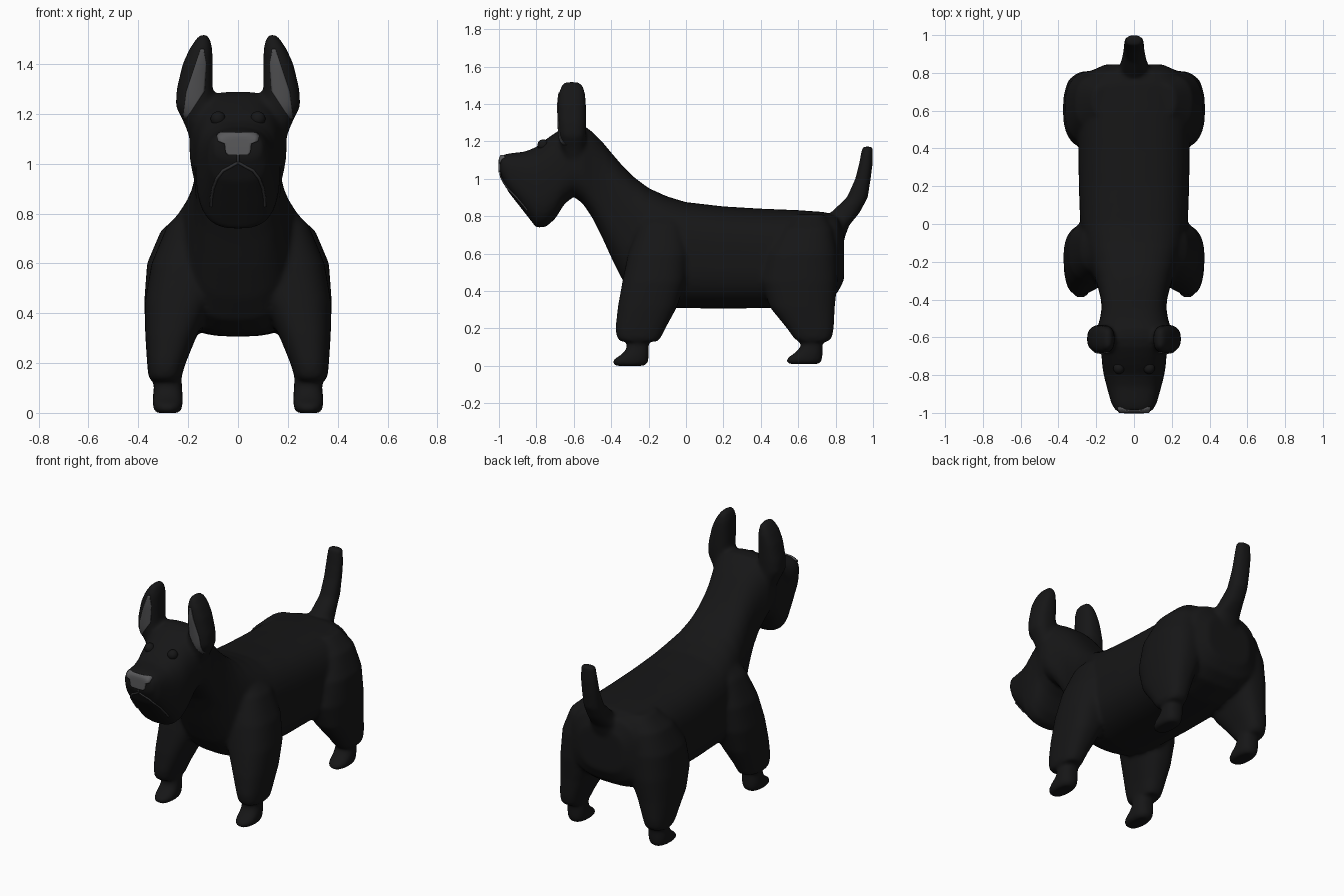
import bpy, bmesh, math
from mathutils import Vector
from mathutils.bvhtree import BVHTree

if "Cube" in bpy.data.objects:
    bpy.data.objects.remove(bpy.data.objects["Cube"])


def material(name, grey):
    m = bpy.data.materials.new(name)
    m.diffuse_color = (grey, grey, grey * 1.05, 1)
    m.use_nodes = True
    m.node_tree.nodes["Principled BSDF"].inputs["Base Color"].default_value = m.diffuse_color
    return m


COAT = material("coat_black", 0.008)
EAR = material("ear_grey", 0.075)
NOSE = material("nose_grey", 0.10)
LINE = material("mouth_grey", 0.03)


def make_object(name, bm, mat):
    bmesh.ops.recalc_face_normals(bm, faces=bm.faces)
    me = bpy.data.meshes.new(name)
    bm.to_mesh(me)
    bm.free()
    me.materials.append(mat)
    ob = bpy.data.objects.new(name, me)
    bpy.context.collection.objects.link(ob)
    me.shade_smooth()
    return ob


def loft(bm, sections, axis, power=2.5, n=40, mirror=1):
    """Closed skin through superellipse rings: (position, x0, x1, b0, b1)."""
    rings = []
    for p, x0, x1, b0, b1 in sections:
        ring = []
        for i in range(n):
            t = 2 * math.pi * i / n
            c, s = math.cos(t), math.sin(t)
            u = math.copysign(abs(c) ** (2 / power), c)
            v = math.copysign(abs(s) ** (2 / power), s)
            x = mirror * ((x0 + x1) / 2 + u * (x1 - x0) / 2)
            b = (b0 + b1) / 2 + v * (b1 - b0) / 2
            ring.append(bm.verts.new((x, p, b) if axis == 'y' else (x, b, p)))
        rings.append(ring)
    for r, q in zip(rings, rings[1:]):
        for i in range(n):
            j = (i + 1) % n
            bm.faces.new((r[i], r[j], q[j], q[i]))
    bm.faces.new(rings[0])
    bm.faces.new(rings[-1])


bm = bmesh.new()

# Head, neck and trunk: (y, half width, bottom z, top z)
trunk = [(-.992, .095, 1.02, 1.122), (-.95, .12, .93, 1.135), (-.86, .145, .815, 1.145),
         (-.80, .16, .738, 1.17), (-.75, .168, .742, 1.21), (-.70, .172, .785, 1.245),
         (-.65, .18, .865, 1.275), (-.60, .195, .905, 1.29), (-.55, .195, .865, 1.287),
         (-.50, .18, .79, 1.25), (-.45, .172, .69, 1.20), (-.40, .175, .58, 1.14),
         (-.34, .19, .46, 1.07), (-.28, .21, .37, 1.01), (-.20, .24, .322, .95),
         (-.10, .27, .308, .905), (0, .285, .308, .875), (.2, .292, .306, .852),
         (.4, .295, .308, .84), (.6, .30, .31, .832), (.74, .285, .34, .822),
         (.81, .23, .39, .80), (.845, .15, .46, .72)]
loft(bm, [(y, -w, w, a, b) for y, w, a, b in trunk], 'y', 2.8)

# Tail
tail = [(.66, .10, .70, .84), (.75, .085, .74, .872), (.82, .066, .775, .93), (.90, .056, .86, .972),
        (1.0, .054, .905, .988), (1.08, .052, .925, .998), (1.172, .046, .943, 1.0)]
loft(bm, [(z, -w, w, a, b) for z, w, a, b in tail], 'z', 2.3)

# Legs, feet and ears: (z, x0, x1, y0, y1)
front_leg = [(.13, .235, .352, -.35, -.15), (.15, .225, .36, -.37, -.135), (.20, .21, .365, -.377, -.11),
             (.31, .165, .372, -.365, -.05), (.45, .10, .373, -.34, 0), (.60, .05, .347, -.31, .02),
             (.75, .05, .285, -.26, 0), (.84, .08, .20, -.2, -.05)]
rear_leg = [(.13, .235, .352, .60, .76), (.15, .225, .36, .575, .78), (.20, .21, .365, .54, .79),
            (.31, .165, .372, .45, .795), (.45, .10, .376, .40, .81), (.60, .05, .365, .42, .81),
            (.73, .05, .31, .49, .79), (.81, .08, .22, .57, .74)]
foot = [(0, .24, .325, -.38, -.22), (.015, .225, .34, -.395, -.205), (.035, .222, .342, -.385, -.2),
        (.06, .222, .342, -.345, -.2), (.09, .224, .338, -.318, -.2), (.17, .228, .332, -.31, -.2)]
ear = [(1.08, .08, .185, -.64, -.55), (1.16, .09, .215, -.665, -.54), (1.23, .098, .25, -.68, -.535),
       (1.30, .102, .246, -.683, -.533), (1.40, .102, .222, -.685, -.535), (1.46, .103, .195, -.68, -.54),
       (1.50, .112, .168, -.665, -.553), (1.518, .125, .15, -.645, -.575)]
for side in (1, -1):
    for part in (front_leg, rear_leg, foot, ear):
        loft(bm, part, 'z', 2.5, mirror=side)
    loft(bm, [(z + .01, a, b, c + .93, d + .93) for z, a, b, c, d in foot], 'z', mirror=side)

# Fuse everything into one smooth skin
body = make_object("dog_body", bm, COAT)
rm = body.modifiers.new("fuse", 'REMESH')
rm.mode = 'VOXEL'
rm.voxel_size = .012
rm.use_smooth_shade = True
sm = body.modifiers.new("soften", 'SMOOTH')
sm.factor, sm.iterations = .5, 7

deps = bpy.context.evaluated_depsgraph_get()
skin = BVHTree.FromObject(body, deps)


def front_y(x, z, limit):
    """Depth of the skin seen from the front, no further back than limit."""
    hit = skin.ray_cast(Vector((x, -2, z)), Vector((0, 1, 0)))[0]
    return min(hit.y, limit) if hit else limit


def patch(name, rows, limit, mat, lift, thick, mirror=1, nu=10, nv=6):
    """Sheet lying on the skin; rows are (z, x0, x1)."""
    b = bmesh.new()
    grid = []
    for r, (lo, hi) in enumerate(zip(rows, rows[1:])):
        for k in range(nv + (r == len(rows) - 2)):
            z, x0, x1 = (p + (q - p) * k / nv for p, q in zip(lo, hi))
            xs = [mirror * (x0 + (x1 - x0) * i / nu) for i in range(nu + 1)]
            grid.append([b.verts.new((x, front_y(x, z, limit) - lift, z)) for x in xs])
    for p, q in zip(grid, grid[1:]):
        for i in range(nu):
            b.faces.new((p[i], p[i + 1], q[i + 1], q[i]))
    ob = make_object(name, b, mat)
    so = ob.modifiers.new("thickness", 'SOLIDIFY')
    so.thickness, so.offset = thick, 0
    return ob


# Nose pad
patch("nose", [(1.122, -.075, .075), (1.112, -.085, .085), (1.09, -.08, .08),
               (1.08, -.054, .054), (1.045, -.05, .05), (1.035, -.04, .04)], -.965, NOSE, .004, .012)

for side, label in ((1, "left"), (-1, "right")):
    # Inner ear
    patch(label + "_inner_ear", [(1.46, .138, .150), (1.40, .128, .170), (1.29, .135, .207),
                                 (1.18, .208, .220)], -.60, EAR, .003, .004, side)
    # Eye
    b = bmesh.new()
    bmesh.ops.create_uvsphere(b, u_segments=20, v_segments=12, radius=.03)
    bmesh.ops.translate(b, verts=b.verts, vec=(side * .08, front_y(side * .08, 1.18, -.74) + .008, 1.18))
    make_object(label + "_eye", b, COAT)
    # Mouth line
    cu = bpy.data.curves.new(label + "_mouth_line", 'CURVE')
    cu.dimensions = '3D'
    cu.bevel_depth, cu.bevel_resolution = .006, 2
    path = [(0, 1.035), (0, 1.005), (.03, .988), (.06, .972), (.085, .94), (.1, .90), (.107, .86), (.108, .83)]
    pts = []
    for (x0, z0), (x1, z1) in zip(path, path[1:]):
        pts += [(x0 + (x1 - x0) * k / 4, z0 + (z1 - z0) * k / 4) for k in range(4)]
    pts.append(path[-1])
    sp = cu.splines.new('POLY')
    sp.points.add(len(pts) - 1)
    for sp_pt, (x, z) in zip(sp.points, pts):
        sp_pt.co = (side * x, front_y(side * x, z, -.8) - .001, z, 1)
    cu.materials.append(LINE)
    bpy.context.collection.objects.link(bpy.data.objects.new(label + "_mouth_line", cu))
